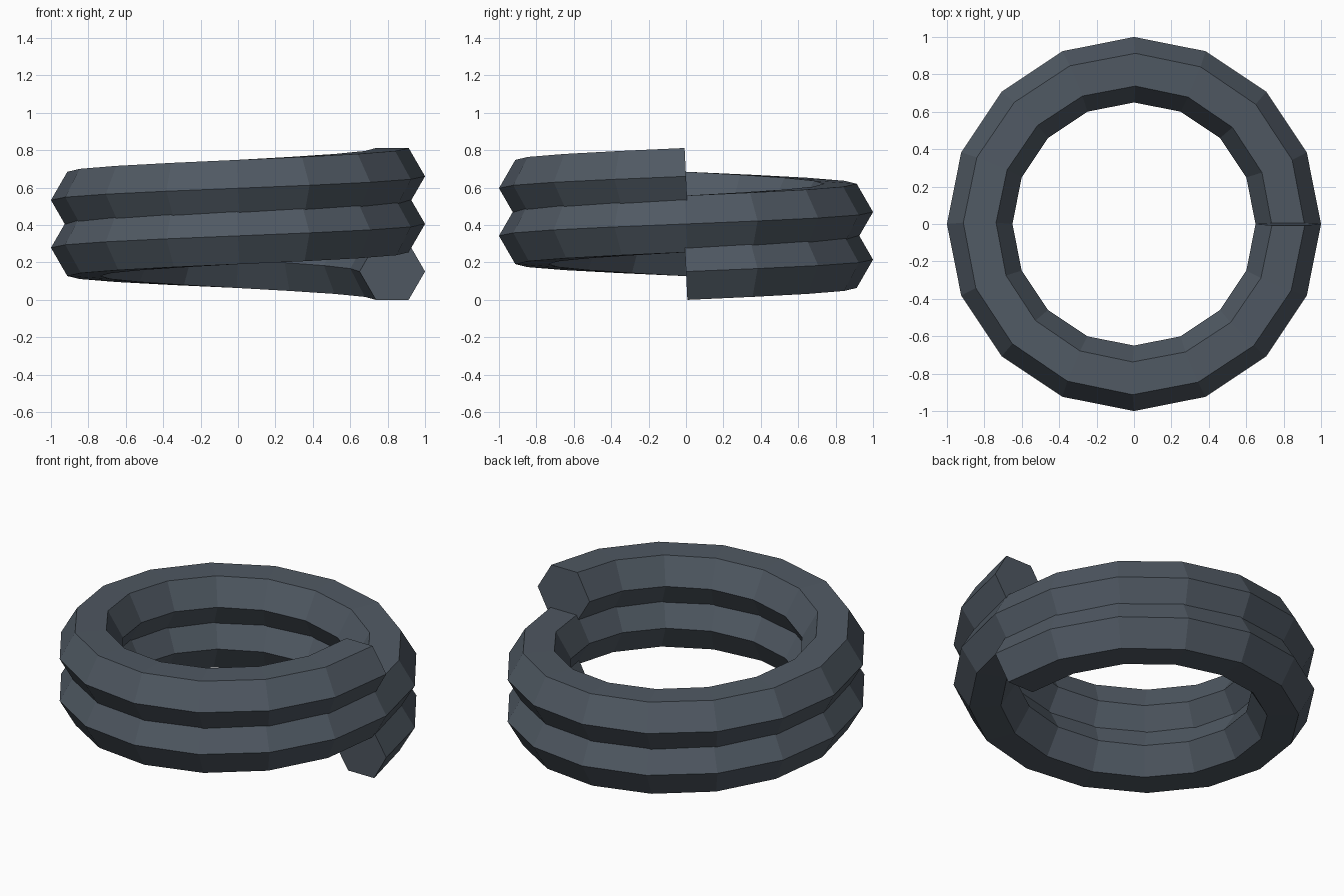
import bpy, bmesh
from math import cos, sin, pi, atan2
from mathutils import Vector

if "Cube" in bpy.data.objects:
    bpy.data.objects.remove(bpy.data.objects["Cube"])

SEGS, TURNS, SIDES = 16, 2, 6
R, r, PITCH = 0.825, 0.175, 0.2545
slope = atan2(PITCH, 2 * pi * R)
z0 = r * sin(pi / 3) * cos(slope)

# Hexagonal bar swept along a helix, section square to the path
bm = bmesh.new()
rings = []
for i in range(SEGS * TURNS + 1):
    a = 2 * pi * i / SEGS
    out = Vector((cos(a), sin(a), 0))
    up = Vector((sin(a) * sin(slope), -cos(a) * sin(slope), cos(slope)))
    centre = out * R + Vector((0, 0, z0 + PITCH * i / SEGS))
    rings.append([bm.verts.new(centre + out * r * cos(2 * pi * k / SIDES)
                               + up * r * sin(2 * pi * k / SIDES))
                  for k in range(SIDES)])
for p, q in zip(rings, rings[1:]):
    for k in range(SIDES):
        n = (k + 1) % SIDES
        bm.faces.new((p[k], p[n], q[n], q[k]))

# Flat end caps
bm.faces.new(rings[0])
bm.faces.new(rings[-1])
bmesh.ops.recalc_face_normals(bm, faces=bm.faces)

mesh = bpy.data.meshes.new("spring_coil")
bm.to_mesh(mesh)
bm.free()
coil = bpy.data.objects.new("spring_coil", mesh)
bpy.context.collection.objects.link(coil)

# Dark slate metal
mat = bpy.data.materials.new("dark_slate")
mat.diffuse_color = (0.08, 0.1, 0.125, 1)
mat.use_nodes = True
mat.node_tree.nodes["Principled BSDF"].inputs["Base Color"].default_value = mat.diffuse_color
mesh.materials.append(mat)
